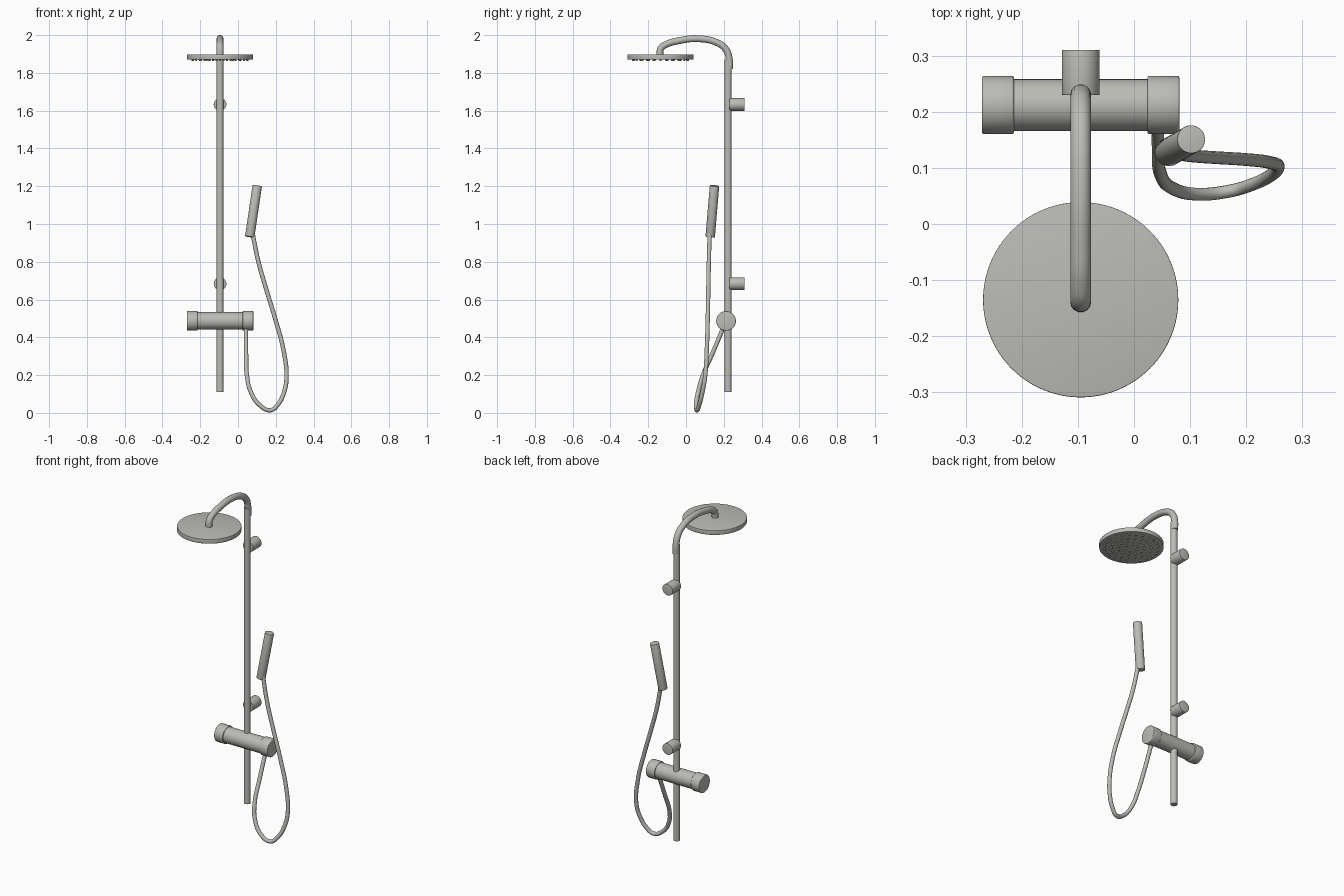
import bpy, bmesh, math
from mathutils import Vector, Matrix

if "Cube" in bpy.data.objects:
    bpy.data.objects.remove(bpy.data.objects["Cube"])

metal = bpy.data.materials.new("brushed_grey")
metal.diffuse_color = (0.50, 0.50, 0.47, 1)
metal.use_nodes = True
metal.node_tree.nodes["Principled BSDF"].inputs["Base Color"].default_value = metal.diffuse_color


def finish(obj):
    """Give an object its colour and smooth shading with sharp edges kept."""
    obj.data.materials.append(metal)
    bpy.ops.object.select_all(action='DESELECT')
    obj.select_set(True)
    bpy.context.view_layer.objects.active = obj
    if obj.type == 'CURVE':
        bpy.ops.object.convert(target='MESH')
    bpy.ops.object.shade_smooth_by_angle(angle=math.radians(35))
    return obj


def rod(name, a, b, radius, bevel=0.0, sides=48):
    """Capped cylinder from a to b, with optional rounded rims."""
    a, b = Vector(a), Vector(b)
    axis = b - a
    turn = axis.to_track_quat('Z', 'Y').to_matrix().to_4x4()
    bm = bmesh.new()
    bmesh.ops.create_cone(bm, cap_ends=True, segments=sides, radius1=radius,
                          radius2=radius, depth=axis.length,
                          matrix=Matrix.Translation((a + b) / 2) @ turn)
    if bevel:
        rims = [e for e in bm.edges if any(len(f.verts) > 4 for f in e.link_faces)]
        bmesh.ops.bevel(bm, geom=rims, offset=bevel, segments=3,
                        profile=0.5, affect='EDGES')
    mesh = bpy.data.meshes.new(name)
    bm.to_mesh(mesh)
    bm.free()
    obj = bpy.data.objects.new(name, mesh)
    bpy.context.collection.objects.link(obj)
    return finish(obj)


def tube(name, points, radius, steps=8):
    """Smooth round tube through the points."""
    curve = bpy.data.curves.new(name, 'CURVE')
    curve.dimensions = '3D'
    curve.bevel_depth = radius
    curve.bevel_resolution = 5
    curve.use_fill_caps = True
    curve.resolution_u = steps
    spline = curve.splines.new('BEZIER')
    spline.bezier_points.add(len(points) - 1)
    for bp, p in zip(spline.bezier_points, points):
        bp.co = p
        bp.handle_left_type = bp.handle_right_type = 'AUTO'
    obj = bpy.data.objects.new(name, curve)
    bpy.context.collection.objects.link(obj)
    return finish(obj)


PX = -0.095                      # x of the riser axis
HY = -0.135                      # y of the rain head centre

# Riser pole and the bent arm on top of it
rod("riser_pole", (PX, 0.223, 0.11), (PX, 0.223, 1.87), 0.0185)
arm = [(0.230, 1.82), (0.228, 1.88), (0.210, 1.926), (0.165, 1.960),
       (0.065, 1.981), (-0.04, 1.970), (-0.105, 1.951), (-0.133, 1.930),
       (-0.139, 1.895)]
tube("shower_arm", [(PX, y, z) for y, z in arm], 0.0185)

# Wall brackets
for label, z in (("upper", 1.633), ("lower", 0.684)):
    rod(label + "_wall_bracket", (PX, 0.23, z), (PX, 0.31, z), 0.0335, 0.001)

# Rain head with rings of nozzles underneath
rod("rain_head", (PX, HY, 1.871), (PX, HY, 1.897), 0.174, 0.002, 96)
bm = bmesh.new()
for ring, count in ((0.035, 6), (0.07, 12), (0.108, 18), (0.146, 24)):
    for i in range(count):
        t = 2 * math.pi * i / count
        spot = (PX + ring * math.cos(t), HY + ring * math.sin(t), 1.868)
        bmesh.ops.create_cone(bm, cap_ends=True, segments=12, radius1=0.004,
                              radius2=0.006, depth=0.01,
                              matrix=Matrix.Translation(spot))
mesh = bpy.data.meshes.new("nozzles")
bm.to_mesh(mesh)
bm.free()
nozzles = bpy.data.objects.new("nozzles", mesh)
bpy.context.collection.objects.link(nozzles)
finish(nozzles)

# Thermostat valve: body with a knob at each end
VY, VZ = 0.212, 0.487
rod("valve_body", (-0.22, VY, VZ), (0.03, VY, VZ), 0.046)
for label, x0, x1 in (("left", -0.271, -0.214), ("right", 0.024, 0.081)):
    rod(label + "_knob", (x0, VY, VZ), (x1, VY, VZ), 0.052, 0.004)

# Hand shower
rod("hand_shower", (0.062, 0.128, 0.932), (0.102, 0.151, 1.203), 0.025, 0.001)

# Hanging hose from the hand shower round to the valve
tube("hose", [
    (0.076, 0.126, 0.96), (0.085, 0.124, 0.91), (0.108, 0.121, 0.80),
    (0.150, 0.118, 0.653), (0.198, 0.115, 0.495), (0.240, 0.110, 0.336),
    (0.257, 0.101, 0.19), (0.244, 0.087, 0.11), (0.212, 0.071, 0.045),
    (0.172, 0.059, 0.014), (0.116, 0.053, 0.04), (0.068, 0.064, 0.11),
    (0.047, 0.090, 0.20), (0.043, 0.138, 0.31), (0.042, 0.197, 0.45)], 0.0115)
